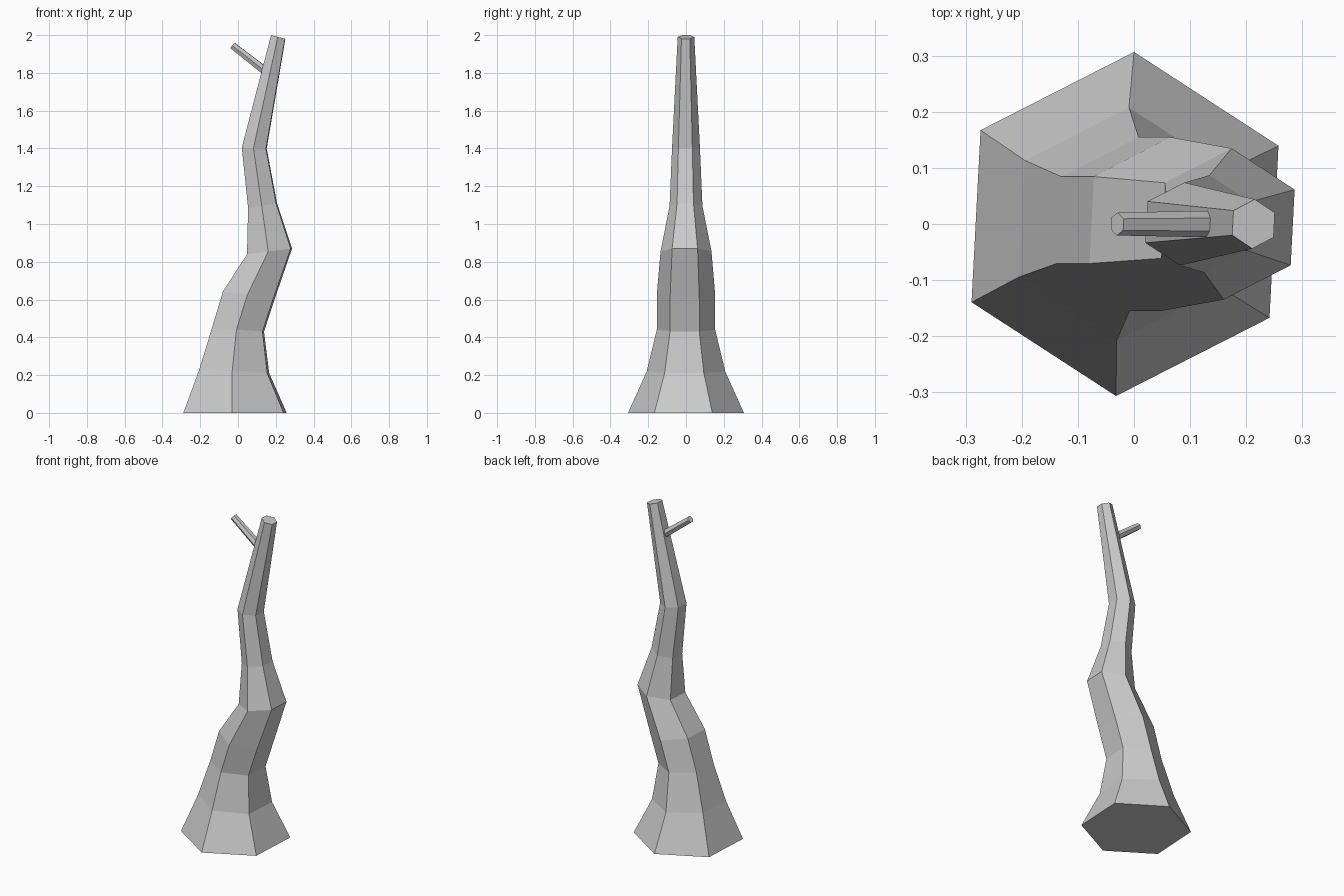
import bpy, bmesh, math

if "Cube" in bpy.data.objects:
    bpy.data.objects.remove(bpy.data.objects["Cube"])


def hex_limb(name, rings, twist=27):
    """Skin six-sided rings; each ring is (x, z, radius, tilt slope in xz)."""
    bm = bmesh.new()
    loops = []
    for x, z, r, slope in rings:
        t = math.atan(slope)
        loop = []
        for i in range(6):
            a = math.radians(twist + 60 * i)
            u, v = r * math.cos(a), r * math.sin(a)
            loop.append(bm.verts.new((x + u * math.cos(t), v, z + u * math.sin(t))))
        loops.append(loop)
    for lo, hi in zip(loops, loops[1:]):
        for i in range(6):
            j = (i + 1) % 6
            bm.faces.new((lo[i], lo[j], hi[j], hi[i]))
    bm.faces.new(loops[0][::-1])
    bm.faces.new(loops[-1])
    bmesh.ops.recalc_face_normals(bm, faces=bm.faces)
    mesh = bpy.data.meshes.new(name)
    bm.to_mesh(mesh)
    bm.free()
    obj = bpy.data.objects.new(name, mesh)
    bpy.context.collection.objects.link(obj)
    return obj


# Crooked trunk, wide at the root and thin at the top
hex_limb("trunk", [
    (-0.016, 0.0, 0.307, 0.0),
    (-0.02, 0.22, 0.208, -0.05),
    (0.0, 0.44, 0.155, -0.07),
    (0.057, 0.622, 0.155, -0.16),
    (0.167, 0.855, 0.135, 0.13),
    (0.13, 1.097, 0.087, 0.16),
    (0.086, 1.402, 0.074, -0.04),
    (0.213, 1.99, 0.044, -0.26),
])

# Short twig near the top, pointing left and up
hex_limb("twig", [
    (0.15, 1.806, 0.024, 1.25),
    (-0.03, 1.946, 0.0205, 1.25),
])
